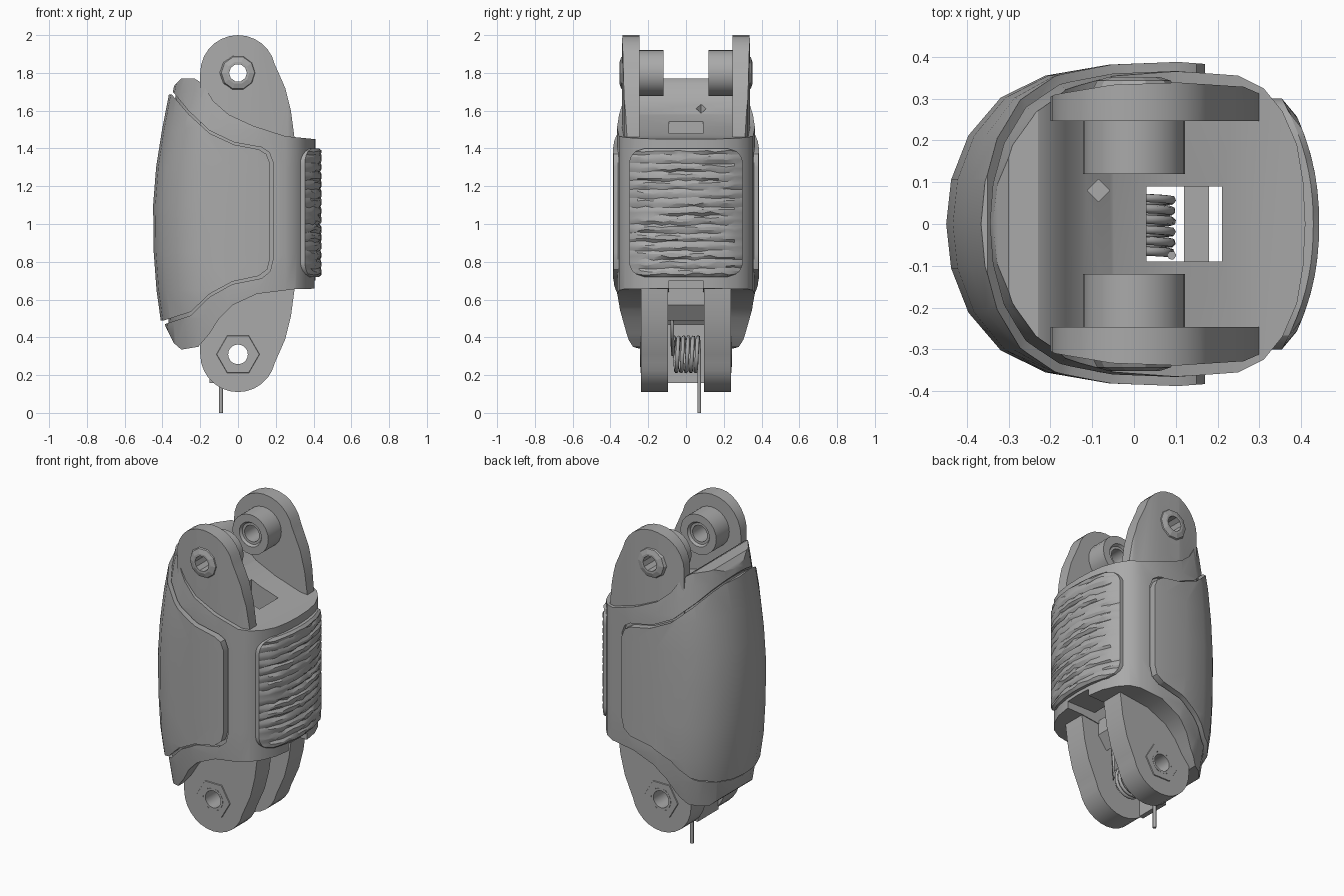
import bpy, bmesh, math, random
from math import sin, cos, pi
from mathutils import Vector

random.seed(4)
scene = bpy.context.scene
if "Cube" in scene.objects:
    bpy.data.objects.remove(scene.objects["Cube"])

grey = bpy.data.materials.new("plain grey")
grey.use_nodes = True
grey.diffuse_color = (0.4, 0.4, 0.4, 1)
grey.node_tree.nodes["Principled BSDF"].inputs["Base Color"].default_value = (0.4, 0.4, 0.4, 1)


def finish(name, bm):
    bmesh.ops.recalc_face_normals(bm, faces=bm.faces)
    mesh = bpy.data.meshes.new(name)
    bm.to_mesh(mesh)
    bm.free()
    mesh.materials.append(grey)
    obj = bpy.data.objects.new(name, mesh)
    scene.collection.objects.link(obj)
    return obj


def loft(name, rings, closed=False):
    """Skin a list of equal rings; cap the ends, or join last to first."""
    bm = bmesh.new()
    rows = [[bm.verts.new(p) for p in ring] for ring in rings]
    n = len(rows[0])
    pairs = list(zip(rows, rows[1:])) + ([(rows[-1], rows[0])] if closed else [])
    for a, b in pairs:
        for i in range(n):
            j = (i + 1) % n
            bm.faces.new((a[i], a[j], b[j], b[i]))
    if not closed:
        bm.faces.new(rows[0])
        bm.faces.new(rows[-1])
    return finish(name, bm)


def side_prism(name, profile, y0, y1):
    return loft(name, [[(x, y, z) for x, z in profile] for y in (y0, y1)])


def box(name, x0, x1, y0, y1, z0, z1):
    return side_prism(name, [(x0, z0), (x1, z0), (x1, z1), (x0, z1)], y0, y1)


def lathe(name, profile, z, sides, flip):
    """Turn a closed (radius, y) profile about the pin axis at height z."""
    rings = []
    for i in range(sides):
        a = 2 * pi * i / sides
        rings.append([(r * cos(a), y * flip, z + r * sin(a)) for r, y in profile])
    return loft(name, rings, closed=True)


def boolean(obj, cutter, op):
    mod = obj.modifiers.new("cut", 'BOOLEAN')
    mod.operation, mod.object, mod.solver = op, cutter, 'EXACT'
    deps = bpy.context.evaluated_depsgraph_get()
    mesh = bpy.data.meshes.new_from_object(obj.evaluated_get(deps))
    obj.modifiers.clear()
    obj.data = mesh
    bpy.data.objects.remove(cutter)


def smooth(*objs, angle=30):
    bpy.ops.object.select_all(action='DESELECT')
    for o in objs:
        o.select_set(True)
    bpy.context.view_layer.objects.active = objs[0]
    bpy.ops.object.shade_smooth_by_angle(angle=math.radians(angle))


# Horizontal section of the housing, half of it, from pad side to cover side
HALF = [(.41, 0), (.405, .1), (.39, .19), (.355, .27), (.31, .325), (.25, .355),
        (.1, .366), (-.05, .36), (-.18, .335), (-.27, .285), (-.335, .2), (-.37, .1), (-.38, 0)]
SECTION = HALF + [(x, -y) for x, y in HALF[-2:0:-1]]
# Height, depth on the cover side, width factor
LEVELS = [(.2, .35, .82), (.5, .39, .96), (.65, .41, 1), (.85, .424, 1), (1.1, .427, 1),
          (1.3, .412, 1), (1.5, .382, 1), (1.7, .345, .96), (2.1, .26, .85)]


def housing(name, off):
    rings = []
    for z, depth, w in LEVELS:
        rings.append([((x if x > 0 else x * depth / .38) * (1 + off / .42),
                       y * w * (1 + off / .37), z) for x, y in SECTION])
    return loft(name, rings)


BODY = [(-.6, 1.69), (-.355, 1.70), (-.335, 1.735), (-.30, 1.77), (-.23, 1.77), (-.19, 1.745),
        (-.13, 1.65), (-.05, 1.58), (.08, 1.52), (.25, 1.465), (.4, 1.45), (.5, 1.445),
        (.5, .66), (.3, .655), (.1, .63), (-.03, .57), (-.1, .50), (-.15, .42), (-.21, .35),
        (-.30, .335), (-.34, .37), (-.385, .46), (-.6, .46)]
COVER = [(-.6, 1.69), (-.35, 1.685), (-.26, 1.58), (-.15, 1.48), (-.02, 1.42), (.11, 1.395),
         (.15, 1.37), (.17, 1.32), (.17, .82), (.155, .76), (.11, .725), (-.03, .695),
         (-.15, .63), (-.25, .535), (-.39, .49), (-.6, .49)]
GROOVE = [(x + .015 if x > 0 else x, 1.08 + (z - 1.08) * 1.035) for x, z in COVER]

# Housing body with a recess for the cover, a tendon shaft and a front notch
body = housing("housing_body", 0)
boolean(body, side_prism("cutter", BODY, -1, 1), 'INTERSECT')
recess = side_prism("recess_cutter", GROOVE, -1, 1)
boolean(recess, housing("core", -.022), 'DIFFERENCE')
boolean(body, recess, 'DIFFERENCE')
boolean(body, box("shaft", .03, .21, -.09, .09, 0, 2), 'DIFFERENCE')
boolean(body, box("notch", .15, .6, -.09, .09, .5, .70), 'DIFFERENCE')
peg = loft("peg_hole", [[(-.085 + .027 * cos(k * pi / 2), .08 + .027 * sin(k * pi / 2), z)
                         for k in range(4)] for z in (1.5, 1.9)])
boolean(body, peg, 'DIFFERENCE')

# Wraparound cover
cover = housing("curved_cover", .022)
boolean(cover, side_prism("cutter", COVER, -1, 1), 'INTERSECT')
boolean(cover, housing("core", -.024), 'DIFFERENCE')
smooth(body, cover)

# Ribbed grip pad
bm = bmesh.new()
bmesh.ops.create_grid(bm, x_segments=14, y_segments=44, size=1)
for v in bm.verts:
    u, t = v.co.x, v.co.y
    row = round((t + 1) * 22)
    r, h = .08, .34
    d = max(0, abs(t) * h - (h - r))
    y = u * (.30 - r + math.sqrt(max(0, r * r - d * d)))
    rim = max(abs(u), abs(t)) > .97
    ridge = 0 if rim else (row % 3 == 0) * random.uniform(.002, .016)
    x = .443 - .075 * (abs(y) / .3) ** 2.2 - ridge - (.014 if rim else 0)
    jitter = 0 if rim else random.uniform(-.006, .006)
    v.co = (x, y, 1.06 + t * h + jitter)
border = [e for e in bm.edges if e.is_boundary]
skirt = bmesh.ops.extrude_edge_only(bm, edges=border)["geom"]
for v in [g for g in skirt if isinstance(g, bmesh.types.BMVert)]:
    v.co.x -= .07
pad = finish("grip_pad", bm)
smooth(pad, angle=25)

# Hinge lugs: the lower pair mirrors the upper outline
TOP, LOW = 1.80, .31
arc = [(.2 * cos(a), TOP + .2 * sin(a)) for a in [pi * k / 14 for k in range(14, 0, -1)]]
LUG = [(-.2, 1.2), *arc, (.215, 1.8), (.25, 1.72), (.28, 1.6), (.3, 1.45), (.3, 1.2)]
LOW_LUG = [(x, TOP + LOW - z) for x, z in LUG]

for side, flip in (("front", -1), ("back", 1)):
    upper = side_prism(side + "_upper_lug", LUG, .247 * flip, .40 * flip)
    boolean(upper, loft("outer_curve", [[(x * 1.05, y * .925, z) for x, y in SECTION]
                                        for z in (1, 2.2)]), 'INTERSECT')
    lower = side_prism(side + "_lower_lug", LOW_LUG, .095 * flip, .237 * flip)
    for lug, z in ((upper, TOP), (lower, LOW)):
        pin = [[(.054 * cos(k * pi / 8), y, z + .054 * sin(k * pi / 8)) for k in range(16)]
               for y in (-.6, .6)]
        boolean(lug, loft("pin_hole", pin), 'DIFFERENCE')
    # Inner spacer with a stepped socket
    spacer = lathe(side + "_spacer", [(.122, .25), (.122, .12), (.075, .12), (.065, .135),
                                      (.05, .135), (.05, .25)], TOP, 24, flip)
    # Raised outer cap with a five-sided socket
    cap = lathe(side + "_pin_cap", [(.10, .32), (.088, .343), (.06, .352), (.047, .352),
                                    (.047, .25)], TOP, 10, flip)
    # Thin hexagonal nut and bushing on the lower lug
    nut = lathe(side + "_hex_nut", [(.118, .23), (.112, .242), (.07, .242), (.07, .23)], LOW, 6, flip)
    bush = lathe(side + "_bushing", [(.066, .1), (.066, .243), (.052, .243), (.052, .1)], LOW, 20, flip)
    smooth(upper, lower, spacer, bush)

# Webs joining the lower lugs
box("rear_web", -.15, -.12, -.1, .1, .157, .62)
side_prism("front_web", [(.12, .49), (.18, .57), (.18, .66), (.12, .66)], -.1, .1)

# Torsion spring with its two legs
turns, steps = 5.5, 90
path = [(-.09, .07, 0)]
for i in range(steps + 1):
    a = pi - 2 * pi * turns * i / steps
    path.append((.09 * cos(a), .07 - .14 * i / steps, LOW + .09 * sin(a)))
path.append((.09, -.075, .52))
curve = bpy.data.curves.new("torsion_spring", 'CURVE')
curve.dimensions, curve.bevel_depth, curve.bevel_resolution = '3D', .011, 1
curve.use_fill_caps = True
spline = curve.splines.new('POLY')
spline.points.add(len(path) - 1)
for point, co in zip(spline.points, path):
    point.co = (*co, 1)
curve.materials.append(grey)
scene.collection.objects.link(bpy.data.objects.new("torsion_spring", curve))
